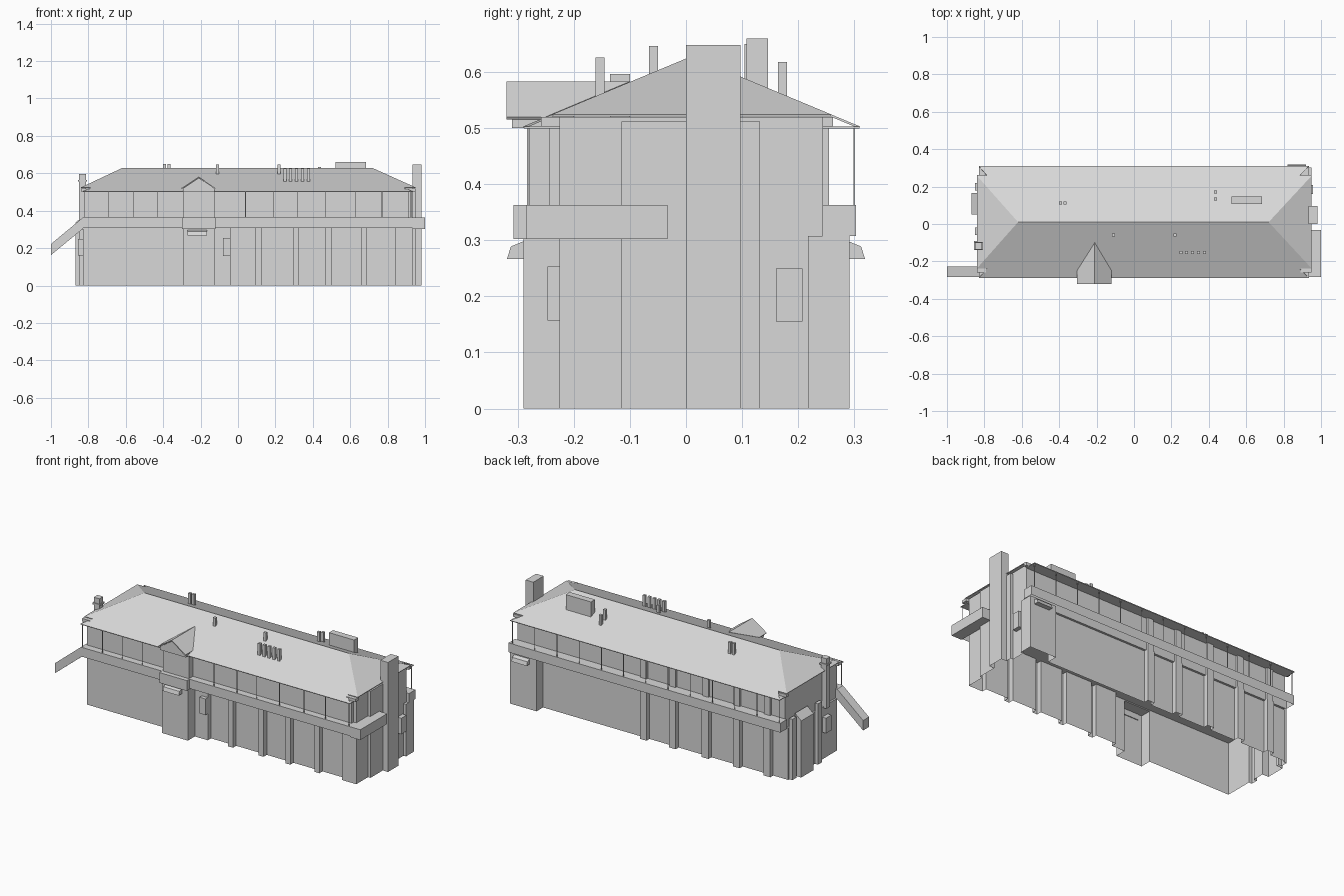
import bpy, bmesh

cube = bpy.data.objects.get("Cube")
if cube:
    bpy.data.objects.remove(cube)

grey = bpy.data.materials.new("plain grey")
grey.use_nodes = True
grey.diffuse_color = (0.69, 0.69, 0.69, 1)
grey.node_tree.nodes["Principled BSDF"].inputs["Base Color"].default_value = grey.diffuse_color


def finish(name, bm):
    mesh = bpy.data.meshes.new(name)
    bm.to_mesh(mesh)
    bm.free()
    mesh.materials.append(grey)
    obj = bpy.data.objects.new(name, mesh)
    bpy.context.collection.objects.link(obj)
    return obj


def drop_bottom(bm):
    bm.normal_update()
    bmesh.ops.delete(bm, geom=[f for f in bm.faces if f.normal.z < -0.5], context='FACES_ONLY')


def box(name, x, y, z, open_bottom=False):
    bm = bmesh.new()
    bmesh.ops.create_cube(bm, size=1)
    for v in bm.verts:
        for i, (lo, hi) in enumerate((x, y, z)):
            v.co[i] = hi if v.co[i] > 0 else lo
    if open_bottom:
        drop_bottom(bm)
    return finish(name, bm)


def prism(name, profile, axis, lo, hi, open_bottom=False):
    """Extrude a closed 2D profile along an axis; the profile uses the other two axes in order."""
    bm = bmesh.new()

    def place(p):
        co = list(p)
        co.insert(axis, lo)
        return co
    face = bm.faces.new([bm.verts.new(place(p)) for p in profile])
    for v in bmesh.ops.extrude_face_region(bm, geom=[face])["geom"]:
        if isinstance(v, bmesh.types.BMVert):
            v.co[axis] = hi
    bmesh.ops.recalc_face_normals(bm, faces=bm.faces)
    if open_bottom:
        drop_bottom(bm)
    return finish(name, bm)


def sheet(name, polygons, thickness):
    bm = bmesh.new()
    for pts in polygons:
        f = bm.faces.new([bm.verts.new(p) for p in pts])
        f.normal_update()
        if f.normal.z < 0:
            f.normal_flip()
    bmesh.ops.remove_doubles(bm, verts=bm.verts, dist=0.0005)
    obj = finish(name, bm)
    mod = obj.modifiers.new("thickness", 'SOLIDIFY')
    mod.thickness = thickness
    mod.offset = -1
    return obj


LEFT, RIGHT, FLOOR = -0.83, 0.932, 0.308
FRONT, FRONT_RECESS = -0.225, -0.195
BACK, BACK_RECESS = 0.258, 0.23
PX0, PX1, PXM = -0.295, -0.125, -0.21
BAY, STACK = 0.948, 0.982


def pier(x0, x1, recess, face):
    return [(x0, recess), (x0, face), (x1, face), (x1, recess)]


def end_pier(y0, y1, wall, face):
    return [(wall, y0), (face, y0), (face, y1), (wall, y1)]


# Hollow ground floor: one stepped outline with porch, piers, bays and corner block
outline = [(LEFT, FRONT)] + pier(PX0, PX1, FRONT, -0.29) + [(-0.04, FRONT), (-0.04, FRONT_RECESS)]
for right_edge in (0.125, 0.325, 0.5, 0.69):
    outline += pier(right_edge - 0.032, right_edge, FRONT_RECESS, FRONT)
outline += [(0.84, FRONT_RECESS), (0.84, FRONT), (RIGHT, FRONT)]
outline += [(RIGHT, -0.115), (BAY, -0.115)] + end_pier(0, 0.097, BAY, STACK) + [(BAY, 0.132), (RIGHT, 0.132)]
outline += [(RIGHT, 0.217), (BAY, 0.217), (BAY, 0.291), (0.775, 0.291), (0.775, BACK_RECESS)]
back_piers = (0.1, -0.09, -0.305, -0.51, -0.71)
for x in back_piers:
    outline += pier(x + 0.022, x - 0.022, BACK_RECESS, BACK)
outline += [(LEFT, BACK_RECESS)]
for y0, y1, depth in ((0.22, 0.18, 0.02), (0.165, 0.05, 0.04), (-0.02, -0.06, 0.02)):
    outline += end_pier(y0, y1, LEFT, LEFT - depth)
prism("ground_floor_walls", outline, 2, 0, FLOOR, True)

# Upper storey
box("upper_walls", (LEFT + 0.01, RIGHT), (FRONT, 0.243), (FLOOR, 0.52))
box("upper_front_panels", (LEFT + 0.01, 0.915), (-0.243, FRONT), (FLOOR, 0.52))
for i, x in enumerate(back_piers):
    box(f"upper_pier_{i}", (x - 0.02, x + 0.02), (0.243, 0.255), (FLOOR, 0.52))

# Gallery parapets, open underneath
box("front_gallery", (LEFT, 0.99), (-0.284, FRONT), (FLOOR, 0.363), True)
box("back_gallery", (LEFT, 0.95), (0.243, 0.303), (FLOOR, 0.363), True)
box("end_balcony", (RIGHT, 1.0), (-0.284, -0.033), (0.302, 0.363))

# Slender gallery posts
posts = [(x, -0.282) for x in (-0.82, -0.69, -0.56, -0.43, 0.04, 0.19, 0.32, 0.47, 0.63, 0.77, 0.925)]
posts += [(-0.82 + 0.1455 * i, 0.3) for i in range(13)]
for i, (x, y) in enumerate(posts):
    box(f"gallery_post_{i}", (x - 0.0015, x + 0.0015), (y - 0.0015, y + 0.0015), (0.36, 0.502))

# Hipped roof, with notched corners where the long slopes run past the ends
RIDGE_Y, RIDGE_Z, SLOPE = 0.01, 0.628, 0.417
W0, W1, E0, E1 = -0.84, -0.62, 0.95, 0.72


def on_slope(x, y):
    return (x, y, RIDGE_Z - abs(y - RIDGE_Y) * SLOPE)


slopes = []
for s in (-1, 1):
    y_end, y_eave = RIDGE_Y + s * 0.248, RIDGE_Y + s * 0.3
    slopes.append([on_slope(x, y) for x, y in (
        (W1, RIDGE_Y), (W0, y_end), (-0.785, y_end), (-0.83, y_eave),
        (0.935, y_eave), (0.885, y_end), (E0, y_end), (E1, RIDGE_Y))])
for eave, top in ((W0, W1), (E0, E1)):
    slopes.append([on_slope(top, RIDGE_Y), on_slope(eave, RIDGE_Y - 0.248), on_slope(eave, RIDGE_Y + 0.248)])
sheet("hipped_roof", slopes, 0.004)
box("front_soffit", (-0.83, 0.935), (-0.289, FRONT), (0.499, 0.503))
box("back_soffit", (-0.83, 0.935), (0.243, 0.309), (0.499, 0.503))
for side, (y0, y1) in (("front", (-0.258, -0.225)), ("back", (0.243, 0.262))):
    for x0, x1 in ((W0, -0.79), (0.89, E0)):
        box(f"{side}_eave_bracket", (x0, x1), (y0, y1), (0.503, 0.52))

# Projecting porch tower with gable
box("porch_parapet", (PX0 - 0.005, PX1 + 0.005), (-0.307, FRONT), (0.302, 0.363))
box("porch_upper", (PX0, PX1), (-0.28, -0.24), (0.363, 0.505))
prism("porch_gable_wall", [(PX0, 0.5), (PX1, 0.5), (PX1, 0.518), (PXM, 0.575), (PX0, 0.518)], 1, -0.31, -0.2)
gable = [[(PXM, -0.32, 0.583), (PXM, -0.1, 0.583), (x, -0.25, 0.52), (x, -0.32, 0.52)]
         for x in (PX0 - 0.01, PX1 + 0.005)]
sheet("porch_gable_roof", gable, 0.006)

# Door canopies
canopy = [(0.285, 0.3), (0.312, 0.289), (0.319, 0.267), (0.285, 0.267)]
prism("front_canopy", [(-y, z) for y, z in canopy], 0, -0.27, -0.165)
prism("back_canopy", canopy, 0, 0.82, 0.92)

# Wall boxes
box("front_wall_box", (-0.08, -0.04), (-0.247, FRONT), (0.157, 0.253))
box("end_wall_box", (RIGHT, 0.957), (0.16, 0.208), (0.155, 0.25))
box("left_wall_box", (-0.855, LEFT), (-0.14, -0.09), (0.16, 0.25))

# Upper parts of the right end: bay and chimney
box("end_bay", (RIGHT, BAY), (-0.115, 0.132), (FLOOR, 0.512))
box("tall_chimney", (RIGHT, STACK), (0, 0.097), (FLOOR, 0.648))

# Upper parts of the left end: sloped bay top, buttresses and small chimney
prism("left_bay_top", [(LEFT, FLOOR), (-0.87, FLOOR), (-0.87, 0.335), (LEFT, 0.37)], 1, 0.05, 0.165)
for i, y in enumerate((-0.04, 0.2)):
    box(f"left_buttress_top_{i}", (LEFT - 0.02, LEFT), (y - 0.02, y + 0.02), (FLOOR, 0.36))
box("small_chimney", (-0.85, -0.813), (-0.135, -0.1), (0.3, 0.596))
box("small_chimney_cap", (-0.855, -0.808), (-0.14, -0.095), (0.555, 0.565))

# Sloping chute from the gallery
prism("sloping_chute", [(LEFT, 0.363), (-1, 0.222), (-1, 0.163), (LEFT, 0.303)], 1, -0.283, -0.228)

# Roof vents
box("roof_housing", (0.52, 0.685), (0.108, 0.146), (0.55, 0.66))
vents = [(0.25 + 0.032 * i, -0.153, 0.626) for i in range(5)]
vents += [(-0.392, 0.112, 0.65), (-0.368, 0.112, 0.65), (-0.11, -0.058, 0.646), (0.22, -0.058, 0.646),
          (0.437, 0.172, 0.618), (0.437, 0.133, 0.635)]
for i, (x, y, top) in enumerate(vents):
    box(f"roof_vent_{i}", (x - 0.008, x + 0.008), (y - 0.008, y + 0.008), (on_slope(x, y)[2] - 0.015, top))
